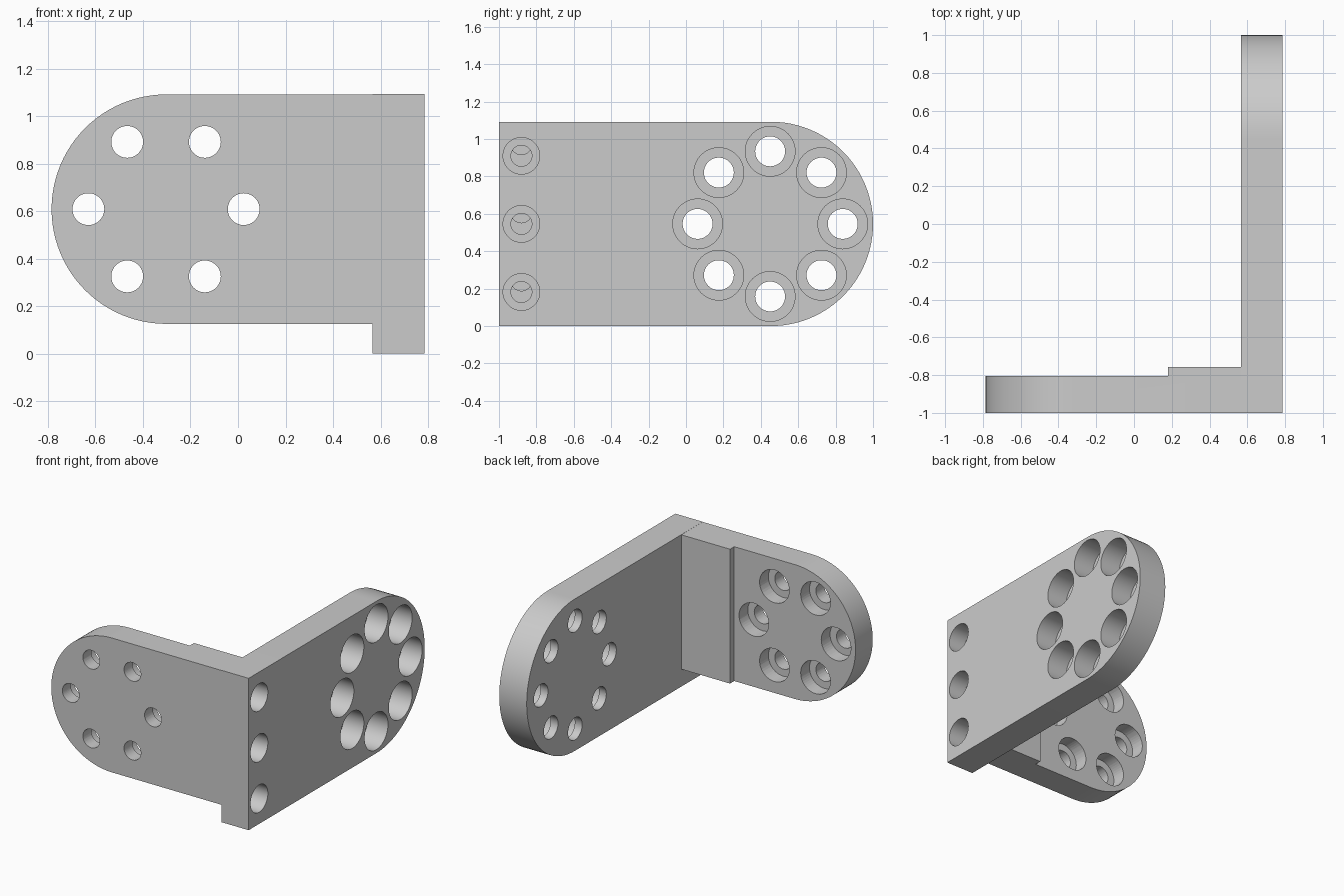
import bpy, bmesh, math
from mathutils import Vector

default = bpy.data.objects.get("Cube")
if default:
    bpy.data.objects.remove(default, do_unlink=True)

grey = bpy.data.materials.new("plain grey")
grey.use_nodes = True
colour = (0.6, 0.6, 0.6, 1)
grey.diffuse_color = colour
grey.node_tree.nodes["Principled BSDF"].inputs["Base Color"].default_value = colour


def make_object(name, bm):
    bmesh.ops.recalc_face_normals(bm, faces=bm.faces)
    mesh = bpy.data.meshes.new(name)
    bm.to_mesh(mesh)
    bm.free()
    mesh.materials.append(grey)
    obj = bpy.data.objects.new(name, mesh)
    bpy.context.collection.objects.link(obj)
    return obj


def extrude(name, points, depth):
    """Extrude a closed outline along a vector."""
    bm = bmesh.new()
    face = bm.faces.new([bm.verts.new(p) for p in points])
    result = bmesh.ops.extrude_face_region(bm, geom=[face])
    verts = [g for g in result["geom"] if isinstance(g, bmesh.types.BMVert)]
    bmesh.ops.translate(bm, verts=verts, vec=Vector(depth))
    return make_object(name, bm)


def half_round(centre, radius, steps=48):
    """Half circle from top to bottom, as (outward distance, height)."""
    angles = [math.pi / 2 - math.pi * i / steps for i in range(steps + 1)]
    return [(radius * math.cos(a), centre + radius * math.sin(a)) for a in angles]


def stepped_pin(bm, start, axis, profile, sides=48):
    """Closed turned pin; profile holds (distance along axis, radius) pairs."""
    axis = Vector(axis)
    up = Vector((0, 0, 1))
    side = axis.cross(up)
    rings = []
    for dist, radius in profile:
        ring = []
        for i in range(sides):
            a = math.tau * i / sides
            offset = side * math.cos(a) + up * math.sin(a)
            ring.append(bm.verts.new(Vector(start) + axis * dist + offset * radius))
        rings.append(ring)
    for lower, upper in zip(rings, rings[1:]):
        for i in range(sides):
            j = (i + 1) % sides
            bm.faces.new((lower[i], lower[j], upper[j], upper[i]))
    bm.faces.new(rings[0])
    bm.faces.new(rings[-1])


def finish(obj, cutter_mesh):
    """Drill the plate and shade its curved walls smooth."""
    cutter = make_object("hole_cutter", cutter_mesh)
    cutter.hide_render = True
    mod = obj.modifiers.new("holes", "BOOLEAN")
    mod.operation = "DIFFERENCE"
    mod.solver = "EXACT"
    mod.object = cutter
    bpy.ops.object.select_all(action="DESELECT")
    bpy.context.view_layer.objects.active = obj
    obj.select_set(True)
    bpy.ops.object.modifier_apply(modifier=mod.name)
    bpy.data.objects.remove(cutter, do_unlink=True)
    bpy.ops.object.shade_smooth_by_angle(angle=math.radians(30))


INNER, OUTER = 0.567, 0.785      # faces of the side plate
FRONT = -1.0

# Side plate, rounded at the back end
side_mid, side_end = 0.546, 0.454
outline = [(INNER, FRONT, 0), (INNER, FRONT, 2 * side_mid)]
outline += [(INNER, side_end + d, z) for d, z in half_round(side_mid, side_mid)]
side_plate = extrude("side_plate", outline, (OUTER - INNER, 0, 0))

# Ring of eight counterbored holes and a column of three screw holes
cut = bmesh.new()
for i in range(8):
    a = math.tau * i / 8
    centre = (OUTER, 0.45 + 0.388 * math.cos(a), side_mid + 0.388 * math.sin(a))
    stepped_pin(cut, centre, (-1, 0, 0),
                [(-0.1, 0.133), (0.16, 0.133), (0.16, 0.08), (0.3, 0.08)])
screw_heights = [side_mid + k * 0.364 for k in (-1, 0, 1)]
for z in screw_heights:
    stepped_pin(cut, (OUTER, -0.88, z), (-1, 0, 0),
                [(-0.1, 0.098), (0.13, 0.098), (0.13, 0.056), (0.3, 0.056)])
finish(side_plate, cut)

# Front plate, rounded at one end and thicker beside the side plate
front_mid, front_radius, front_end = 0.608, 0.483, -0.302
outline = [(INNER, FRONT, front_mid - front_radius),
           (INNER, FRONT, front_mid + front_radius)]
outline += [(front_end - d, FRONT, z) for d, z in half_round(front_mid, front_radius)]
front_plate = extrude("front_plate", outline, (0, 0.243, 0))

# Step on the back, then six counterbored holes and three blind screw holes
cut = bmesh.new()
step = bmesh.ops.create_cube(cut, size=1)["verts"]
bmesh.ops.scale(cut, verts=step, vec=(1.18, 0.2, 2))
bmesh.ops.translate(cut, verts=step, vec=(0.18 - 0.59, -0.805 + 0.1, 0.6))
finish(front_plate, cut)
cut = bmesh.new()
for i in range(6):
    a = math.tau * i / 6
    centre = (-0.303 + 0.327 * math.cos(a), -0.805, front_mid + 0.327 * math.sin(a))
    stepped_pin(cut, centre, (0, -1, 0),
                [(-0.03, 0.118), (0.1, 0.118), (0.1, 0.067), (0.3, 0.067)])
for z in screw_heights:
    stepped_pin(cut, (INNER, -0.88, z + front_mid - side_mid), (-1, 0, 0),
                [(-0.1, 0.056), (0.36, 0.056)])
finish(front_plate, cut)
